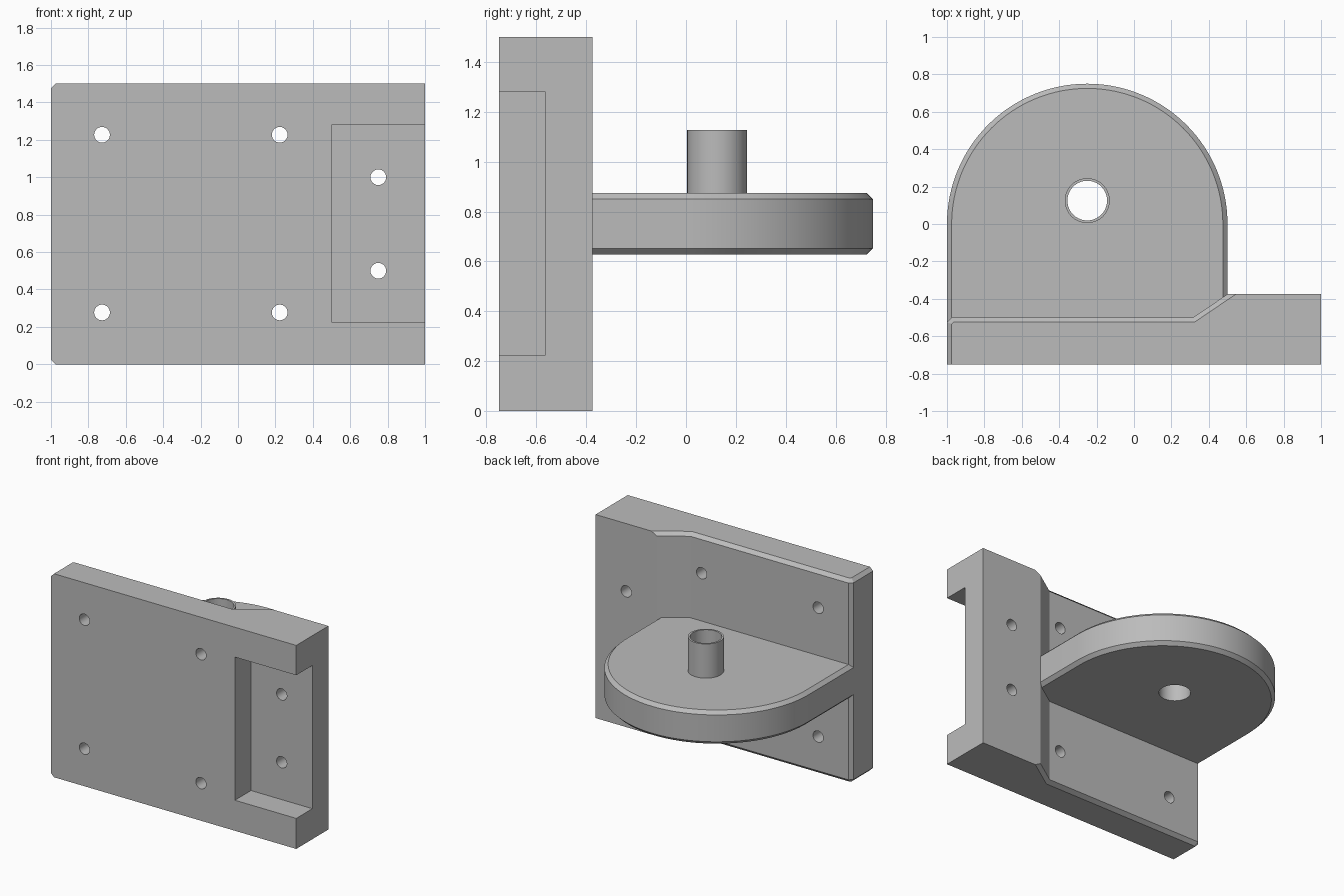
import bpy, bmesh, math

if "Cube" in bpy.data.objects:
    bpy.data.objects.remove(bpy.data.objects["Cube"], do_unlink=True)

grey = bpy.data.materials.new("plain grey")
grey.use_nodes = True
colour = (0.5, 0.5, 0.5, 1)
grey.diffuse_color = colour
grey.node_tree.nodes["Principled BSDF"].inputs["Base Color"].default_value = colour

C = 0.025                 # chamfer size
PIN_X, PIN_Y = -0.25, 0.125


def finish(name, bm):
    bmesh.ops.recalc_face_normals(bm, faces=bm.faces)
    mesh = bpy.data.meshes.new(name)
    bm.to_mesh(mesh)
    bm.free()
    mesh.materials.append(grey)
    obj = bpy.data.objects.new(name, mesh)
    bpy.context.collection.objects.link(obj)
    return obj


def loft(name, layers, closed=False):
    """Skin a stack of (outline, z) layers; closed joins last to first."""
    bm = bmesh.new()
    rings = [[bm.verts.new((x, y, z)) for x, y in pts] for pts, z in layers]
    n = len(rings[0])
    pairs = list(zip(rings, rings[1:]))
    if closed:
        pairs.append((rings[-1], rings[0]))
    else:
        bm.faces.new(rings[0])
        bm.faces.new(rings[-1])
    for a, b in pairs:
        for i in range(n):
            j = (i + 1) % n
            bm.faces.new((a[i], a[j], b[j], b[i]))
    return finish(name, bm)


def chamfered(name, full, inset, z0, z1):
    return loft(name, [(inset, z0), (full, z0 + C), (full, z1 - C), (inset, z1)])


def circle(x, y, r, n=64):
    return [(x + r * math.cos(2 * math.pi * i / n),
             y + r * math.sin(2 * math.pi * i / n)) for i in range(n)]


def select_only(obj):
    bpy.ops.object.select_all(action='DESELECT')
    obj.select_set(True)
    bpy.context.view_layer.objects.active = obj


def cut(obj, cutter):
    mod = obj.modifiers.new("cut", 'BOOLEAN')
    mod.operation = 'DIFFERENCE'
    mod.solver = 'EXACT'
    mod.object = cutter
    select_only(obj)
    bpy.ops.object.modifier_apply(modifier=mod.name)
    bpy.data.objects.remove(cutter, do_unlink=True)


# Back plate: thin side, sloped step, thick side
plate_full = [(-1, -.75), (1, -.75), (1, -.375), (.5, -.375),
              (.315, -.5), (-1 + C, -.5), (-1, -.5 - C)]
plate_inset = [(-1 + C, -.75), (1, -.75), (1, -.375), (.545, -.375),
               (.323, -.5 - C), (-.965, -.5 - C), (-1 + C, -.535)]
plate = chamfered("back_plate", plate_full, plate_inset, 0, 1.5)

# Recess open to the front and the side
recess = [(.5, -.9), (1.2, -.9), (1.2, -.5625), (.5, -.5625)]
cut(plate, loft("recess_cutter", [(recess, .225), (recess, 1.28)]))

# Screw holes
holes = [(x, z) for x in (-.727, .223) for z in (.277, 1.227)]
holes += [(.75, .5), (.75, 1.0)]
for x, z in holes:
    cutter = loft("hole_cutter", [(circle(0, 0, .042, 32), -1), (circle(0, 0, .042, 32), 1)])
    cutter.rotation_euler.x = math.pi / 2
    cutter.location = (x, -.5, z)
    bpy.context.view_layer.update()
    cut(plate, cutter)


# Round shelf
def shelf_outline(r):
    arc = [(-.25 + r * math.cos(a), r * math.sin(a))
           for a in (math.pi * i / 64 for i in range(65))]
    return arc + [(-.25 - r, -.5 - C), (.35, -.5 - C), (-.25 + r, -.4)]


shelf = chamfered("round_shelf", shelf_outline(.75), shelf_outline(.75 - C), .627, .875)
bore = circle(PIN_X, PIN_Y, .106)
cut(shelf, loft("bore_cutter", [(bore, .4), (bore, 1.0)]))

# Hollow spigot
rim = circle(PIN_X, PIN_Y, .12)
spigot = loft("hollow_spigot", [(rim, .87), (rim, 1.127), (bore, 1.127), (bore, .87)], closed=True)

for obj in (plate, shelf, spigot):
    select_only(obj)
    bpy.ops.object.shade_smooth_by_angle(angle=math.radians(25))
